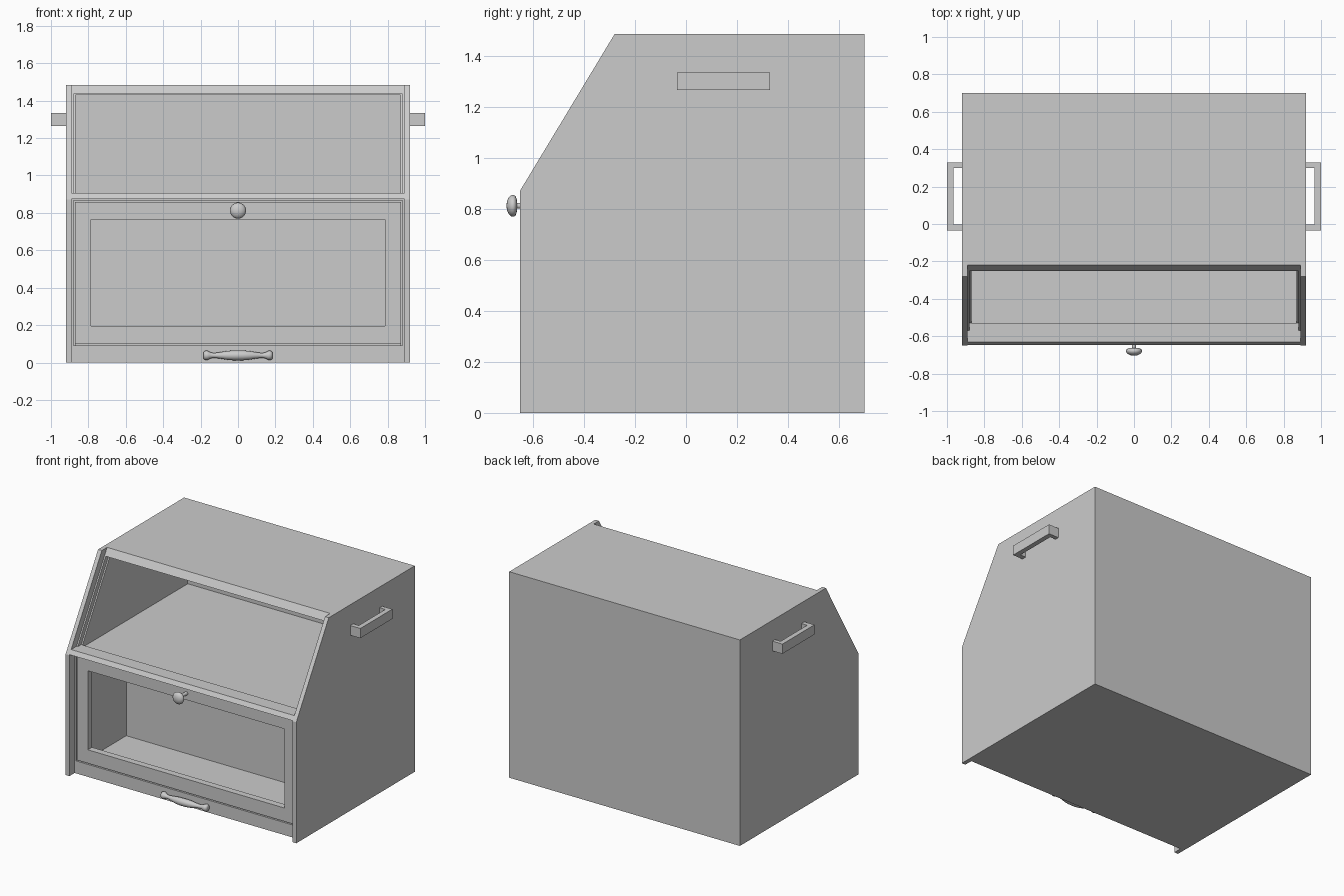
import bpy, bmesh, math

if "Cube" in bpy.data.objects:
    bpy.data.objects.remove(bpy.data.objects["Cube"])


def add_object(name, bm):
    bmesh.ops.recalc_face_normals(bm, faces=bm.faces)
    me = bpy.data.meshes.new(name)
    bm.to_mesh(me)
    bm.free()
    ob = bpy.data.objects.new(name, me)
    bpy.context.collection.objects.link(ob)
    return ob


def prism(name, profile, x0, x1):
    """Extrude a (y, z) profile from x0 to x1."""
    bm = bmesh.new()
    face = bm.faces.new([bm.verts.new((x0, y, z)) for y, z in profile])
    ext = bmesh.ops.extrude_face_region(bm, geom=[face])
    verts = [v for v in ext["geom"] if isinstance(v, bmesh.types.BMVert)]
    bmesh.ops.translate(bm, vec=(x1 - x0, 0, 0), verts=verts)
    return add_object(name, bm)


def box_profile(y0, y1, z0, z1):
    return [(y0, z0), (y1, z0), (y1, z1), (y0, z1)]


def cut(target, profile, half):
    """Subtract a centred prism from the target and discard the cutter."""
    cutter = prism("cutter", profile, -half, half)
    cutter.hide_render = True
    mod = target.modifiers.new("cut", 'BOOLEAN')
    mod.operation, mod.solver, mod.object = 'DIFFERENCE', 'EXACT', cutter
    bpy.context.view_layer.objects.active = target
    bpy.ops.object.modifier_apply(modifier=mod.name)
    bpy.data.objects.remove(cutter, do_unlink=True)


def smooth(ob):
    bpy.ops.object.select_all(action='DESELECT')
    ob.select_set(True)
    bpy.context.view_layer.objects.active = ob
    bpy.ops.object.shade_smooth_by_angle(angle=math.radians(40))


def rings(name, sections, n=20):
    """Tube along x through sections of (x, y, z, radius)."""
    bm = bmesh.new()
    loops = [[bm.verts.new((x, y + r * math.cos(2 * math.pi * i / n),
                            z + r * math.sin(2 * math.pi * i / n)))
              for i in range(n)] for x, y, z, r in sections]
    for a, b in zip(loops, loops[1:]):
        for i in range(n):
            j = (i + 1) % n
            bm.faces.new((a[i], a[j], b[j], b[i]))
    bm.faces.new(loops[0])
    bm.faces.new(loops[-1])
    return add_object(name, bm)


def slant_y(z):
    """Depth of the recessed sloping window plane at height z."""
    return -0.22 + (z - 1.485) * 0.37 / 0.615


# Cabinet body with sloping front
body = prism("cabinet_body", [(-0.65, 0), (0.70, 0), (0.70, 1.485),
                              (-0.28, 1.485), (-0.65, 0.872)], -0.92, 0.92)
# front recess and sloping recess between the side panels
cut(body, box_profile(-0.9, -0.59, -0.1, 0.875), 0.89)
cut(body, [(-0.9, 0.905), (slant_y(0.905), 0.905),
           (slant_y(1.6), 1.6), (-0.9, 1.6)], 0.89)
# window rebate, then upper compartment
cut(body, [(-0.62, 0.905), (slant_y(0.905) + 0.04, 0.905),
           (slant_y(1.435) + 0.04, 1.435), (-0.32, 1.435)], 0.88)
cut(body, [(-0.53, 0.888), (0.67, 0.888), (0.67, 1.43),
           (-0.29, 1.43), (-0.58, 0.91), (-0.53, 0.91)], 0.87)
# door opening, then lower compartment
cut(body, box_profile(-0.7, -0.54, 0.09, 0.865), 0.88)
cut(body, box_profile(-0.542, -0.03, 0.06, 0.845), 0.87)

# Framed door
door = prism("door_frame", box_profile(-0.59, -0.542, 0.098, 0.858), -0.872, 0.872)
cut(door, box_profile(-0.7, -0.4, 0.195, 0.765), 0.785)

# Door knob, a lathed profile of (radius, y)
bm = bmesh.new()
profile = [(0.014, -0.58), (0.011, -0.62), (0.011, -0.662), (0.028, -0.664),
           (0.039, -0.669), (0.043, -0.677), (0.041, -0.686),
           (0.033, -0.695), (0.018, -0.702), (0, -0.704)]
verts = [bm.verts.new((r, y, 0.812)) for r, y in profile]
edges = [bm.edges.new(pair) for pair in zip(verts, verts[1:])]
bmesh.ops.spin(bm, geom=verts + edges, cent=(0, 0, 0.812), axis=(0, 1, 0),
               angle=2 * math.pi, steps=32)
bmesh.ops.remove_doubles(bm, verts=bm.verts, dist=0.0005)
smooth(add_object("door_knob", bm))

# Bowed lower pull with a swollen grip and rounded ends
half = [(0.185, 0.014), (0.182, 0.021), (0.174, 0.025), (0.164, 0.025),
        (0.155, 0.021), (0.145, 0.016), (0.13, 0.013), (0.11, 0.015),
        (0.085, 0.019), (0.055, 0.024), (0.028, 0.026)]
outline = ([(-x, r) for x, r in half] + [(0, 0.0265)]
           + [(x, r) for x, r in reversed(half)])
smooth(rings("lower_pull",
             [(x, -0.602 - 0.018 * max(0, math.cos(x / 0.185 * math.pi / 2)),
               0.038, r) for x, r in outline]))

# Side carrying handles
for side, name in ((-1, "left"), (1, "right")):
    bm = bmesh.new()
    outer = [(0.92, -0.035), (1.0, -0.035), (1.0, 0.33), (0.92, 0.33),
             (0.92, 0.30), (0.965, 0.30), (0.965, -0.002), (0.92, -0.002)]
    face = bm.faces.new([bm.verts.new((side * x, y, 1.265)) for x, y in outer])
    ext = bmesh.ops.extrude_face_region(bm, geom=[face])
    bmesh.ops.translate(bm, vec=(0, 0, 0.07), verts=[
        v for v in ext["geom"] if isinstance(v, bmesh.types.BMVert)])
    add_object(name + "_handle", bm)
